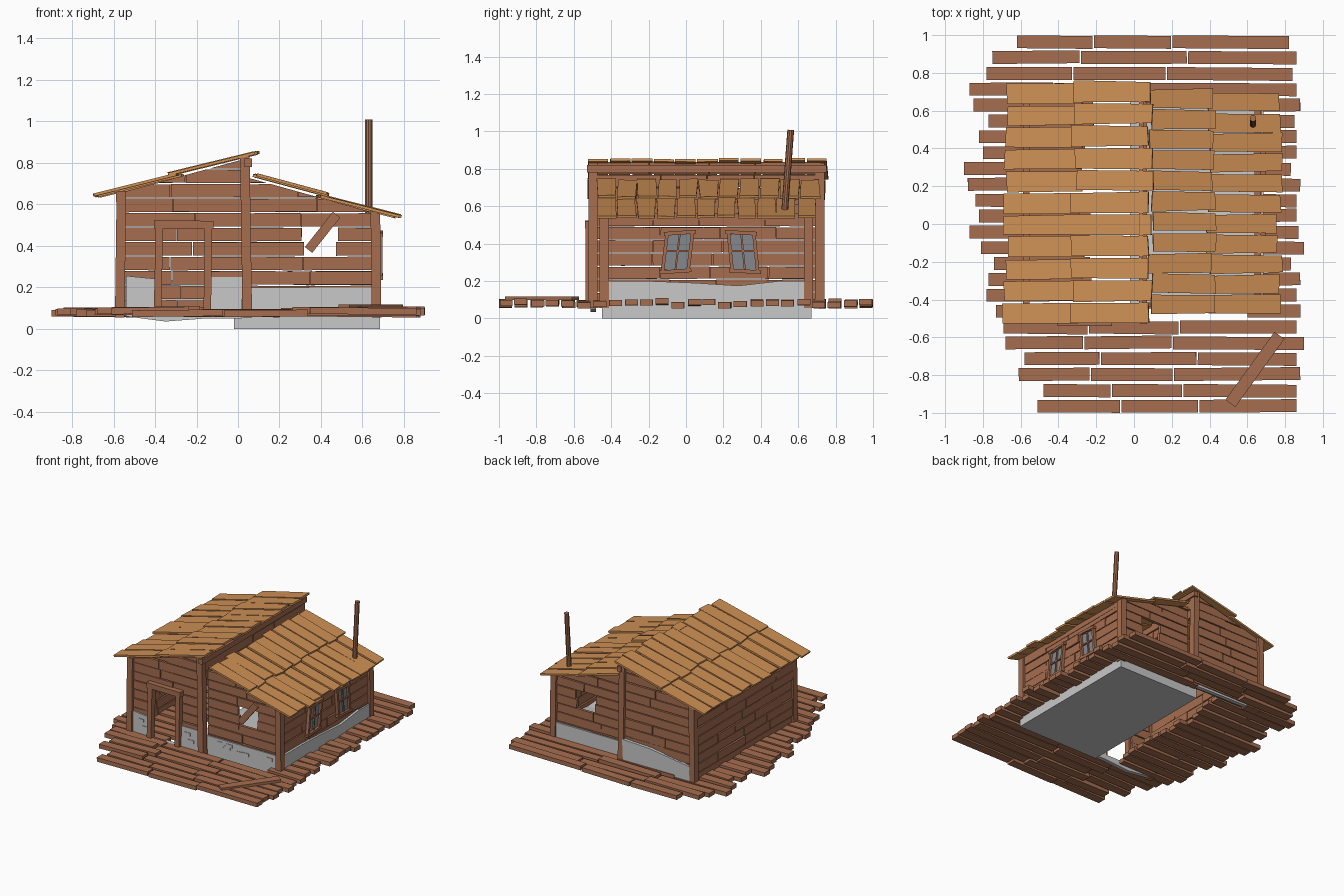
import bpy, bmesh, random
from mathutils import Vector, Matrix

random.seed(4)
if "Cube" in bpy.data.objects:
    bpy.data.objects.remove(bpy.data.objects["Cube"])


def material(name, color):
    m = bpy.data.materials.new(name)
    m.use_nodes = True
    m.diffuse_color = (*color, 1)
    m.node_tree.nodes["Principled BSDF"].inputs["Base Color"].default_value = (*color, 1)
    return m


WOOD = material("brown wood", (0.38, 0.155, 0.08))
ROOF = material("tan roof wood", (0.62, 0.28, 0.09))
STONE = material("grey stone", (0.58, 0.58, 0.58))
GLASS = material("dull glass", (0.23, 0.25, 0.27))
X, Y, Z = Vector((1, 0, 0)), Vector((0, 1, 0)), Vector((0, 0, 1))


def finish(name, bm, mat):
    bmesh.ops.recalc_face_normals(bm, faces=bm.faces)
    mesh = bpy.data.meshes.new(name)
    bm.to_mesh(mesh)
    bm.free()
    mesh.materials.append(mat)
    obj = bpy.data.objects.new(name, mesh)
    bpy.context.collection.objects.link(obj)
    return obj


def bar(bm, start, end, width, thick, up=Z, rough=0.0):
    """Board from start to end; rough shifts its four corners."""
    start, end = Vector(start), Vector(end)
    along = (end - start).normalized()
    side = Vector(up).cross(along).normalized()
    normal = along.cross(side)
    half = (end - start).length / 2
    mid = (start + end) / 2
    verts = bmesh.ops.create_cube(bm, size=2)["verts"]
    shift = {(a, b): (random.uniform(-rough, rough), random.uniform(-rough, rough))
             for a in (-1, 1) for b in (-1, 1)}
    for v in verts:
        a, b, c = (round(k) for k in v.co)
        da, db = shift[a, b]
        v.co = mid + along * (a * half + da) + side * (b * width / 2 + db) + normal * (c * thick / 2)


def slab(name, outline, place, depth, mat):
    """Extrude an outline of (u, z) points; place maps (u, z) into space."""
    bm = bmesh.new()
    face = bm.faces.new([bm.verts.new(place(u, z)) for u, z in outline])
    new = bmesh.ops.extrude_face_region(bm, geom=[face])["geom"]
    bmesh.ops.translate(bm, vec=depth, verts=[g for g in new if isinstance(g, bmesh.types.BMVert)])
    return finish(name, bm, mat)


# Roof undersides, used to trim the plank walls
LEFT_CUT = (Vector((-0.69, 0, 0.622)), Vector((-0.272, 0, 1)))
RIGHT_CUT = (Vector((0.07, 0, 0.722)), Vector((0.278, 0, 1)))
ROW = 0.07


def plank_wall(name, start, end, z0, z1, holes=(), cut=None):
    """Rows of boards between two ground points, with holes (u0, u1, z0, z1)."""
    start, end = Vector((*start, 0)), Vector((*end, 0))
    along = (end - start).normalized()
    side = along.cross(Z)
    length = (end - start).length
    bm = bmesh.new()
    for r in range(round(z0 / ROW), round(z1 / ROW)):
        mid = (r + 0.5) * ROW
        spans = [(0, length)]
        for u0, u1, h0, h1 in holes:
            if h0 < mid < h1:
                spans = [s for a, b in spans for s in ((a, min(b, u0)), (max(a, u1), b)) if s[1] > s[0]]
        for a, b in spans:
            joints = [a]
            while b - joints[-1] > 0.45:
                joints.append(joints[-1] + random.uniform(0.2, 0.38))
            joints.append(b)
            for p, q in zip(joints, joints[1:]):
                out = side * random.uniform(-0.004, 0.004) + Z * mid
                bar(bm, start + along * (p + 0.002) + out, start + along * (q - 0.002) + out,
                    ROW - 0.006, 0.022, side, 0.0015)
    if cut:
        res = bmesh.ops.bisect_plane(bm, geom=bm.verts[:] + bm.edges[:] + bm.faces[:],
                                     plane_co=cut[0], plane_no=cut[1], clear_outer=True)
        bmesh.ops.holes_fill(bm, edges=[g for g in res["geom_cut"] if isinstance(g, bmesh.types.BMEdge)])
    return finish(name, bm, WOOD)


# Deck boards, listed from back to front as left and right ends
ends = [(-.62, .82), (-.75, .86), (-.78, .84), (-.87, .86), (-.85, .88), (-.77, .85),
        (-.82, .86), (-.80, .86), (-.90, .83), (-.88, .88), (-.84, .86), (-.82, .86),
        (-.87, .87), (-.81, .90), (-.74, .83), (-.77, .88), (-.78, .86), (-.73, .88),
        (-.69, .86), (-.68, .90), (-.58, .86), (-.61, .88), (-.48, .86), (-.51, .86)]
bm = bmesh.new()
for i, (a, b) in enumerate(ends):
    y = 0.965 - i * 1.93 / 23
    if -0.5 < y < 0.7:
        spans = [(a, -0.25 + random.uniform(-0.04, 0.04)), (0.6, b)]
    else:
        j = a + (b - a) * random.uniform(0.25, 0.38)
        k = j + (b - a) * random.uniform(0.28, 0.36)
        spans = [(a, j - 0.004), (j + 0.004, k - 0.004), (k + 0.004, b)]
    for p, q in spans:
        z = 0.08 + random.uniform(-0.008, 0.008)
        bar(bm, (p, y, z), (q, y + random.uniform(-0.006, 0.006), z + random.uniform(-0.006, 0.006)),
            0.068, 0.032)
finish("deck_boards", bm, WOOD)

bm = bmesh.new()
bar(bm, (0.51, -0.95, 0.108), (0.77, -0.59, 0.108), 0.065, 0.02)
finish("loose_board", bm, WOOD)

# Stone base
slab("base_block", [(-.45, 0), (.67, 0), (.67, .2), (.5, .2), (.28, .175), (.05, .19), (-.2, .2), (-.45, .2)],
     lambda u, z: (-0.02, u, z), X * 0.705, STONE)
slab("front_base", [(-.54, .06), (-.35, .035), (-.15, .05), (.02, .05), (.02, .25), (-.14, .25),
                    (-.14, .09), (-.39, .09), (-.39, .24), (-.54, .255)],
     lambda u, z: (u, -0.51, z), Y * 0.03, STONE)
slab("back_base", [(-.55, .06), (.02, .05), (.03, .26), (-.2, .25), (-.55, .2)],
     lambda u, z: (u, 0.71, z), Y * 0.03, STONE)
bm = bmesh.new()
for i in range(7):
    x, z = random.uniform(0.1, 0.58), random.uniform(0.13, 0.17)
    bar(bm, (x, -0.451, z), (x + 0.05, -0.451, z), 0.025, 0.006, Y)
for x, z in ((-0.5, 0.2), (-0.47, 0.15), (-0.1, 0.2), (-0.07, 0.15)):
    bar(bm, (x, -0.511, z), (x + 0.05, -0.511, z), 0.025, 0.006, Y)
finish("base_stones", bm, STONE)

# Plank walls
plank_wall("left_front_wall", (-.56, -.49), (.03, -.49), .07, .91, [(.18, .41, 0, .49)], LEFT_CUT)
plank_wall("left_back_wall", (.03, .71), (-.56, .71), .07, .91, (), LEFT_CUT)
plank_wall("left_side_wall", (-.57, .7), (-.57, -.48), .07, .7, (), LEFT_CUT)
plank_wall("upper_wall", (.04, -.5), (.04, .72), .63, .84)
gap = [(.27, .42, .35, .42), (.26, .43, .42, .49)]
plank_wall("right_front_wall", (.05, -.43), (.66, -.43), .14, .84, gap, RIGHT_CUT)
plank_wall("right_back_wall", (.05, .65), (.66, .65), .14, .84, gap, RIGHT_CUT)
plank_wall("right_side_wall", (.66, -.42), (.66, .64), .14, .56, (), RIGHT_CUT)

# Corner posts and roof beams
bm = bmesh.new()
for x, lean, top, ys in ((-.57, .008, .665, (-.497, .715)), (.045, -.012, .83, (-.497, .715)),
                         (.668, -.006, .555, (-.437, .655))):
    for y in ys:
        bar(bm, (x, y, 0.055), (x + lean, y, top), 0.046, 0.05, Y)
finish("posts", bm, WOOD)
bm = bmesh.new()
for x, z, a, b in ((-.57, .63, -.52, .74), (.05, .8, -.53, .75), (.655, .545, -.46, .68)):
    bar(bm, (x, a, z), (x, b, z), 0.035, 0.04)
finish("roof_beams", bm, WOOD)

# Roof boards in two tiers per side
for name, x0, z0, x1, z1, a, b in (
        ("left_lower_roof", -.68, .642, -.28, .742, -.53, .75),
        ("left_upper_roof", -.32, .748, .09, .848, -.53, .76),
        ("right_upper_roof", .085, .738, .42, .648, -.48, .72),
        ("right_lower_roof", .39, .638, .77, .542, -.48, .7)):
    bm = bmesh.new()
    step = (b - a) / 11
    for i in range(11):
        y = a + (i + 0.5) * step
        d, lift = random.uniform(-0.015, 0.015), random.uniform(-0.004, 0.004)
        bar(bm, (x0 + d, y, z0 + lift), (x1 + d, y, z1 + lift), step - 0.01, 0.014, Z, 0.006)
    finish(name, bm, ROOF)

# Door frame and the board nailed across the broken wall
bm = bmesh.new()
bar(bm, (-.388, -.515, .09), (-.378, -.515, .5), 0.036, 0.045, Y)
bar(bm, (-.148, -.515, .09), (-.142, -.515, .5), 0.036, 0.045, Y)
bar(bm, (-.405, -.515, .503), (-.118, -.515, .5), 0.04, 0.052, Y)
finish("door_frame", bm, WOOD)
bm = bmesh.new()
bar(bm, (.34, -.455, .38), (.475, -.455, .55), 0.045, 0.015, Y)
finish("nailed_board", bm, WOOD)

# Crooked side windows
panes, frames = bmesh.new(), bmesh.new()
for y, tilt in ((-0.045, 0.012), (0.305, -0.01)):
    def at(u, z, x=0.684):
        return (x, y + u + tilt * (z - 0.355) / 0.1, z)
    bar(panes, at(0, 0.255, 0.677), at(0, 0.455, 0.677), 0.13, 0.006, X)
    for s in (-1, 1):
        bar(frames, at(s * 0.068, 0.25), at(s * 0.068, 0.46), 0.018, 0.024, X)
        bar(frames, at(-0.085, 0.355 + s * 0.103 - tilt / 2), at(0.085, 0.355 + s * 0.103 + tilt / 2),
            0.02, 0.03, X)
    bar(frames, at(0, 0.26), at(0, 0.45), 0.01, 0.012, X)
    bar(frames, at(-0.065, 0.36), at(0.065, 0.36), 0.01, 0.012, X)
finish("window_panes", panes, GLASS)
finish("window_frames", frames, WOOD)

# Leaning chimney pipe
bm = bmesh.new()
low, high = Vector((0.63, 0.525, 0.54)), Vector((0.63, 0.56, 1.008))
turn = (high - low).to_track_quat("Z", "Y").to_matrix().to_4x4()
bmesh.ops.create_cone(bm, cap_ends=True, segments=10, radius1=0.018, radius2=0.018, depth=(high - low).length,
                      matrix=Matrix.Translation((low + high) / 2) @ turn)
finish("chimney_pipe", bm, WOOD)
